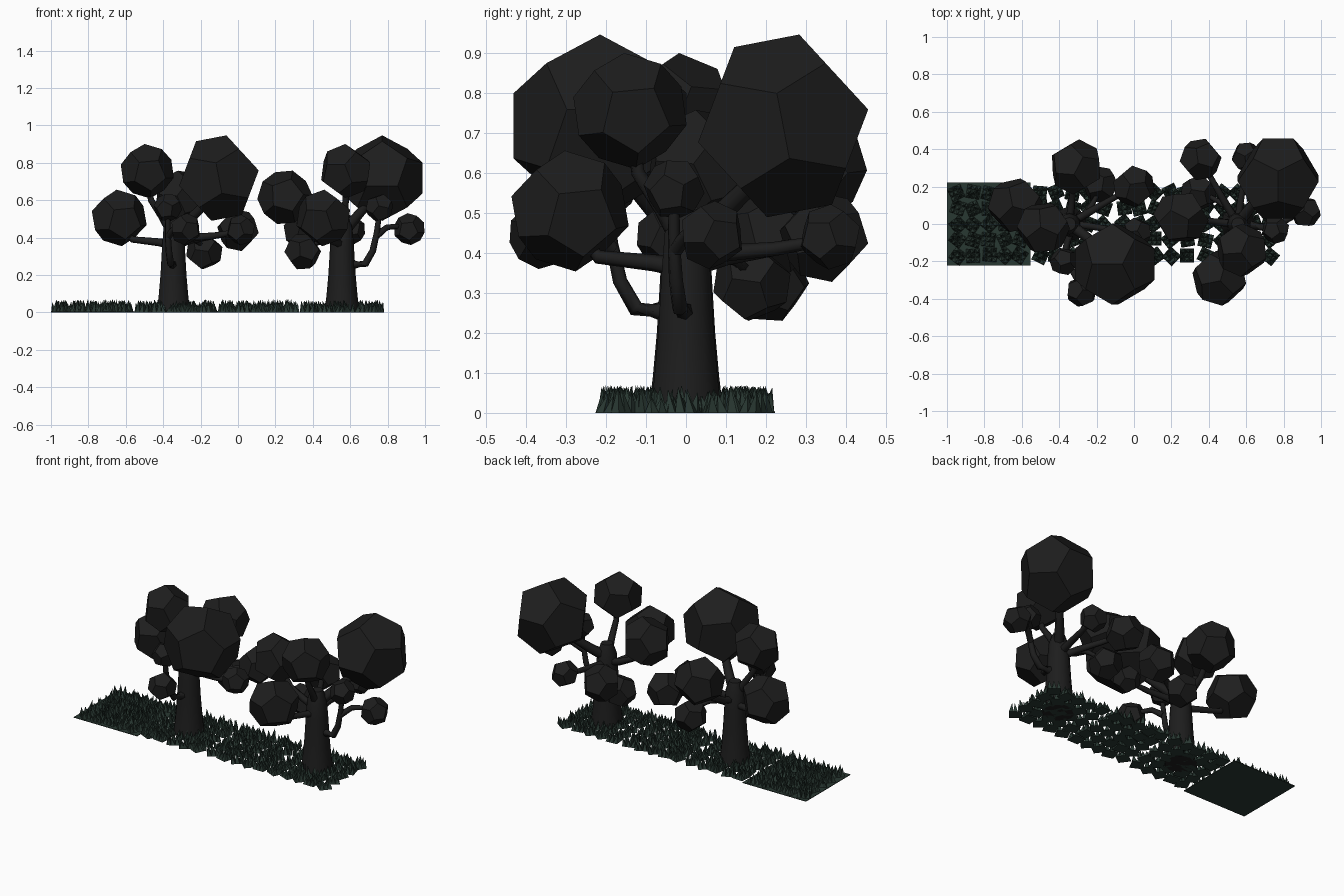
import bpy, bmesh, math, random
from mathutils import Vector, Matrix, Euler

if "Cube" in bpy.data.objects:
    bpy.data.objects.remove(bpy.data.objects["Cube"])

random.seed(7)
PHI = (1 + 5 ** 0.5) / 2


def material(name, rgb):
    m = bpy.data.materials.new(name)
    m.diffuse_color = (*rgb, 1)
    m.use_nodes = True
    m.node_tree.nodes["Principled BSDF"].inputs["Base Color"].default_value = m.diffuse_color
    return m


BARK = material("charcoal bark", (0.0125, 0.0125, 0.0125))
LEAF = material("charcoal leaves", (0.0125, 0.0125, 0.0125))
GRASS = material("dark green grass", (0.022, 0.040, 0.032))


def finish(bm, name, mat, matrix=Matrix()):
    bmesh.ops.recalc_face_normals(bm, faces=bm.faces)
    me = bpy.data.meshes.new(name)
    bm.to_mesh(me)
    bm.free()
    me.materials.append(mat)
    ob = bpy.data.objects.new(name, me)
    ob.matrix_world = matrix
    bpy.context.collection.objects.link(ob)
    return ob


def tube(bm, path, radii, sides):
    """Loft smooth-sided rings of the given radii along a path, with capped ends."""
    pts = [Vector(p) for p in path]
    rings = []
    for i, p in enumerate(pts):
        d = (pts[min(i + 1, len(pts) - 1)] - pts[max(i - 1, 0)]).normalized()
        u = d.cross(Vector((0.31, 0.95, 0.05))).normalized()
        v = d.cross(u)
        rings.append([bm.verts.new(p + radii[i] * (u * math.cos(a) + v * math.sin(a)))
                      for a in (2 * math.pi * k / sides for k in range(sides))])
    for a, b in zip(rings, rings[1:]):
        for k in range(sides):
            j = (k + 1) % sides
            bm.faces.new((a[k], a[j], b[j], b[k])).smooth = True
    for cap in (rings[0], rings[-1]):
        bm.faces.new(cap)
        for k in range(sides):
            bm.edges.get((cap[k], cap[k - 1])).smooth = False


def dodecahedron(bm, centre, r, m):
    pts = [(x, y, z) for x in (-1, 1) for y in (-1, 1) for z in (-1, 1)]
    for a in (-1 / PHI, 1 / PHI):
        for b in (-PHI, PHI):
            pts += [(0, a, b), (a, b, 0), (b, 0, a)]
    vs = [bm.verts.new(Vector(centre) + m @ Vector(p) * (r / 3 ** 0.5)) for p in pts]
    geo = bmesh.ops.convex_hull(bm, input=vs)["geom"]
    edges = [e for e in geo if isinstance(e, bmesh.types.BMEdge)]
    bmesh.ops.dissolve_limit(bm, angle_limit=0.05, verts=vs, edges=edges)


# Leaf clumps: centre and radius, relative to the tree foot
CLUMPS = [((.243, -.215, .718), .232), ((-.14, -.02, .755), .146),
          ((-.29, .10, .505), .152), ((.035, .305, .615), .149),
          ((.345, .20, .44), .115), ((.165, .21, .325), .10),
          ((-.03, -.20, .56), .077), ((.065, -.36, .445), .086),
          ((.36, -.045, .44), .082)]

# Branch paths
BRANCHES = [
    [(0, 0, .42), (.08, -.06, .49), (.16, -.13, .57), (.23, -.19, .68)],
    [(-.01, 0, .42), (-.06, -.01, .51), (-.12, -.02, .60), (-.14, -.02, .72)],
    [(0, 0, .36), (-.08, .03, .375), (-.22, .08, .39), (-.28, .10, .47)],
    [(0, 0, .39), (.01, .10, .42), (.02, .20, .47), (.03, .28, .57)],
    [(0, 0, .36), (.10, .06, .39), (.22, .13, .41), (.33, .19, .43)],
    [(.08, .05, .385), (.12, .10, .385), (.15, .16, .36), (.16, .20, .33)],
    [(0, 0, .26), (-.005, -.07, .255), (-.015, -.125, .26), (-.025, -.165, .33),
     (-.03, -.185, .42), (-.03, -.20, .53)],
    [(-.025, -.185, .41), (.01, -.24, .455), (.04, -.30, .46), (.065, -.35, .45)],
    [(0, 0, .38), (.10, -.01, .40), (.22, -.03, .41), (.34, -.045, .43)],
]
SPINS = [Euler([random.uniform(0, 6) for _ in range(3)]).to_matrix() for _ in CLUMPS]

# The largest clump stands on a corner, leaning a little
UP = Vector((1, 1, 1)).rotation_difference(Vector((0, 0, 1))).to_matrix()
near = UP @ Vector((0, 1 / PHI, PHI))
SPINS[0] = (Matrix.Rotation(math.radians(10), 3, 'Y')
            @ Matrix.Rotation(math.pi - math.atan2(near.y, near.x), 3, 'Z') @ UP)


def tree(name, x, turn):
    place = Matrix.Translation((x, 0, 0)) @ Matrix.Rotation(turn, 4, 'Z')
    bm = bmesh.new()
    tube(bm, [(0, 0, z) for z in (0, .09, .2, .35, .45, .51)],
         (.094, .083, .073, .064, .056, .035), 10)
    finish(bm, name + "_trunk", BARK, place)
    bm = bmesh.new()
    for i, path in enumerate(BRANCHES):
        thick = 1.25 if i == 0 else .75 if i in (5, 7) else .95
        n = len(path) - 1
        tube(bm, path, [thick * (.026 - .011 * k / n) for k in range(n + 1)], 6)
    finish(bm, name + "_branches", BARK, place)
    for i, (c, r) in enumerate(CLUMPS):
        bm = bmesh.new()
        dodecahedron(bm, c, r, SPINS[i])
        finish(bm, f"{name}_leaf_clump_{i + 1}", LEAF, place)


# The second tree is the first one given a quarter turn
tree("left_tree", -.345, 0)
tree("right_tree", .556, math.pi / 2)


def tuft(bm, cx, cy):
    """Square tuft: a 3 x 3 block of leaning pyramid blades."""
    m = Matrix.Rotation(random.uniform(0, 1.57), 3, 'Z')
    s = .025
    for i in (-1, 0, 1):
        for j in (-1, 0, 1):
            base = [bm.verts.new(Vector((cx, cy, 0)) + m @ Vector(((i + a) * s, (j + b) * s, 0)))
                    for a, b in ((-.5, -.5), (.5, -.5), (.5, .5), (-.5, .5))]
            tip = bm.verts.new(Vector((cx, cy, random.uniform(.035, .07))) + m @ Vector(
                (i * s + random.uniform(-.012, .012), j * s + random.uniform(-.012, .012), 0)))
            bm.faces.new(base[::-1])
            for k in range(4):
                bm.faces.new((base[k], base[(k + 1) % 4], tip))


# Four grass patches in a row, five by five tufts each
for p, px in enumerate((-.777, -.333, .112, .556)):
    bm = bmesh.new()
    for i in range(5):
        for j in range(5):
            tuft(bm, px + (i - 2) * .084 + random.uniform(-.006, .006),
                 (j - 2) * .084 + random.uniform(-.006, .006))
    finish(bm, f"grass_patch_{p + 1}", GRASS)

# Flat base under the first patch only
bm = bmesh.new()
bmesh.ops.create_cube(bm, size=1, matrix=Matrix.Translation((-.777, 0, .002))
                      @ Matrix.Diagonal((.446, .446, .004, 1)))
finish(bm, "grass_base", GRASS)
